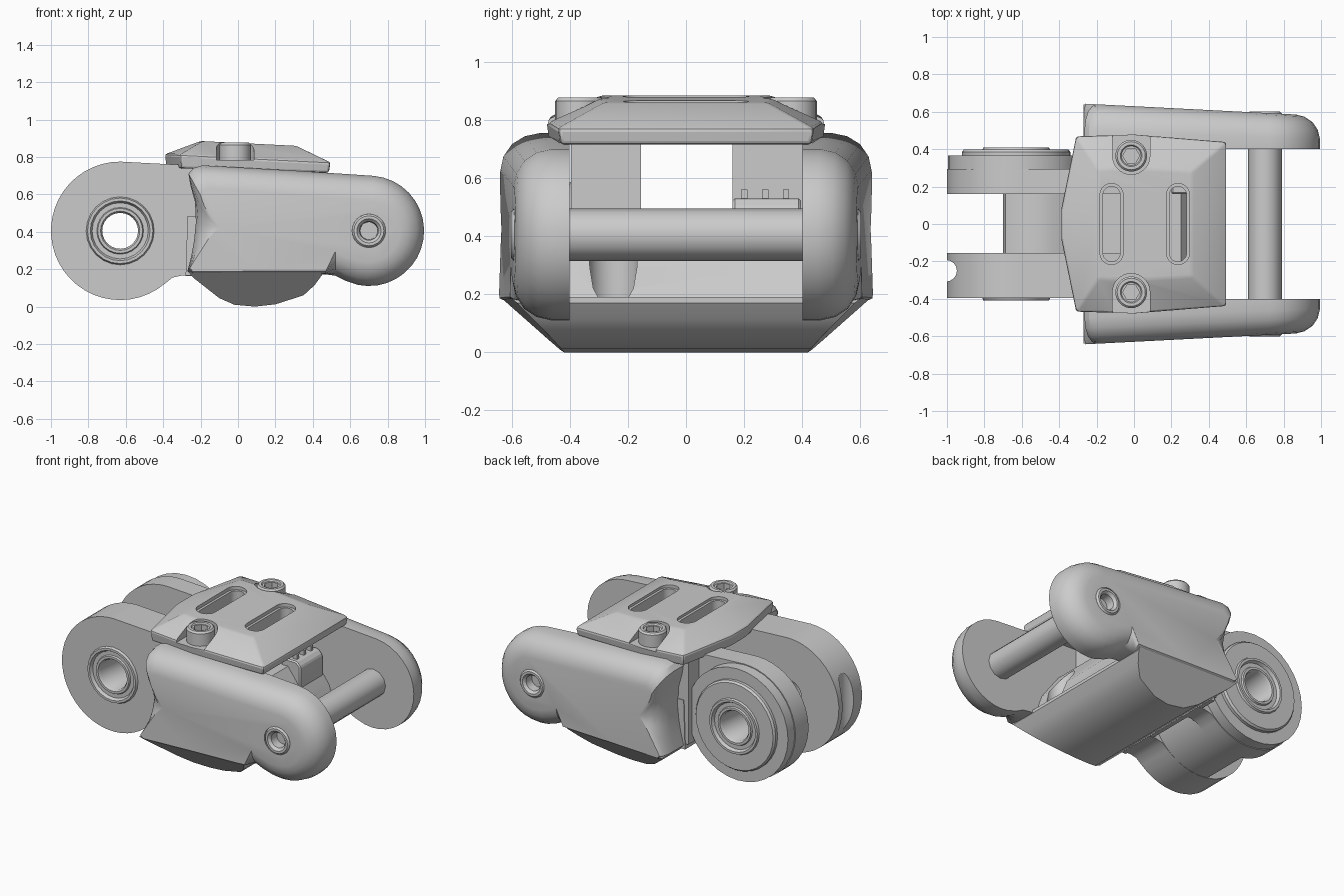
import bpy, bmesh
from math import sin, cos, pi, radians, hypot

if "Cube" in bpy.data.objects:
    bpy.data.objects.remove(bpy.data.objects["Cube"])


def finish(name, bm, angle=32):
    bmesh.ops.recalc_face_normals(bm, faces=bm.faces)
    me = bpy.data.meshes.new(name)
    bm.to_mesh(me)
    bm.free()
    ob = bpy.data.objects.new(name, me)
    bpy.context.collection.objects.link(ob)
    return smooth(ob, angle)


def active(ob):
    bpy.ops.object.select_all(action='DESELECT')
    ob.select_set(True)
    bpy.context.view_layer.objects.active = ob


def smooth(ob, angle=32):
    active(ob)
    bpy.ops.object.shade_smooth_by_angle(angle=radians(angle))
    return ob


def loft(name, rings):
    """Closed solid through equally long rings of 3D points."""
    bm = bmesh.new()
    rows = [[bm.verts.new(p) for p in r] for r in rings]
    n = len(rows[0])
    for a, b in zip(rows, rows[1:]):
        for i in range(n):
            bm.faces.new((a[i], a[(i + 1) % n], b[(i + 1) % n], b[i]))
    bm.faces.new(rows[0])
    bm.faces.new(rows[-1])
    return finish(name, bm)


def prism(name, pts, y0, y1):
    """Extrude an XZ outline along y."""
    return loft(name, [[(x, y, z) for x, z in pts] for y in (y0, y1)])


def column(name, pts, z0, z1):
    """Extrude an XY outline along z."""
    return loft(name, [[(x, y, z) for x, y in pts] for z in (z0, z1)])


def arc(cx, cy, r, a0, a1, n):
    return [(cx + r * cos(radians(a0 + (a1 - a0) * i / n)),
             cy + r * sin(radians(a0 + (a1 - a0) * i / n))) for i in range(n + 1)]


def circle(cx, cy, r, n):
    return arc(cx, cy, r, 0, 360, n)[:-1]


def lathe(name, prof, cx, cz, n=24, tube=False):
    """Revolve (radius, y) about a y axis; tube closes the profile on itself."""
    rings = [[(x, y, z) for x, z in circle(cx, cz, r, n)] for r, y in prof]
    if not tube:
        return loft(name, rings)
    bm = bmesh.new()
    rows = [[bm.verts.new(p) for p in r] for r in rings]
    for a, b in zip(rows, rows[1:] + rows[:1]):
        for i in range(n):
            j = (i + 1) % n
            bm.faces.new((a[i], a[j], b[j], b[i]))
    return finish(name, bm)


def bevel(ob, w, seg=2, ang=30):
    m = ob.modifiers.new('bevel', 'BEVEL')
    m.width, m.segments, m.angle_limit = w, seg, radians(ang)
    m.limit_method = 'ANGLE'
    active(ob)
    bpy.ops.object.modifier_apply(modifier=m.name)
    return smooth(ob)


def cut(ob, cutter):
    cutter.hide_render = True
    m = ob.modifiers.new('cut', 'BOOLEAN')
    m.operation, m.solver, m.object = 'DIFFERENCE', 'EXACT', cutter
    active(ob)
    bpy.ops.object.modifier_apply(modifier=m.name)
    bpy.data.objects.remove(cutter)
    return smooth(ob)


KX, PX, CZ = -0.63, 0.70, 0.405   # knuckle and pin axes


def taper(x):
    return 1 - 0.08 * (x + 0.2)


# Side cheeks: rounded, tapering toward the pin end
cheek = [(-.25, .17), (.1, .17), (.42, .17), (.47, .172), (.52, .165), (.57, .14)]
cheek += arc(PX, CZ, .295, 258, 445, 18)
cheek += [(.3, .727), (-.19, .755), (-.24, .74), (-.265, .71), (-.255, .65), (-.23, .56),
          (-.225, .45), (-.235, .35), (-.25, .27), (-.27, .19)]


def inset(p, d):
    x, z = p
    if z < .25 and x < .48:
        d *= .15
    dx, dz = min(max(x, -.1), PX) - x, .42 - z
    k = d / hypot(dx, dz)
    return x + dx * k, z + dz * k


levels = [(.40, 0), (.50, 0), (.555, .012), (.60, .04), (.63, .085), (.64, .13)]
for s, tag in ((-1, 'front'), (1, 'back')):
    rings = []
    for y, d in levels:
        ring = [inset(p, d) for p in cheek]
        rings.append([(x, s * y * (taper(x) if y > .45 else 1), z) for x, z in ring])
    c = loft(tag + '_cheek', rings)
    cut(c, lathe('cutter', [(.09, s * .41), (.09, s * .7)], PX, CZ))
    lathe(tag + '_pin_socket', [(.09, s * .405), (.09, s * .59), (.08, s * .602), (.065, s * .602),
                                (.05, s * .585), (.047, s * .53)], PX, CZ, 20)

# Cross pin
lathe('cross_pin', [(.09, -.42), (.09, .42)], PX, CZ, 12)

# Belly with sloped sides
belly = [(-.27, .19), (-.24, .155), (-.1, .045), (-.02, .01), (.09, 0), (.2, .012),
         (.35, .06), (.41, .115), (.45, .17), (.45, .19)]
loft('belly', [[(x, s * (.43 + 1.08 * z) * taper(x), z) for x, z in belly] for s in (-1, 1)])

# Inner core with a cable channel in its end wall
core = prism('core', [(-.28, .165), (.44, .165), (.41, .22), (.38, .31), (.25, .485), (-.27, .485)],
             -.41, .41)
cut(core, column('cutter', circle(.36, -.25, .085, 20), .15, .6))

# Knuckle arms
arm = arc(KX, CZ, .37, 90, 310, 28) + [(-.35, .155), (-.3, .166), (-.2, .16), (.12, .2),
                                       (.12, .72), (-.2, .752)]
front_arm = prism('front_knuckle_arm', arm, -.395, -.155)
back_arm = prism('back_knuckle_arm', arm, .16, .295)
for a in (front_arm, back_arm):
    cut(a, lathe('cutter', [(.165, -.7), (.165, .7)], KX, CZ, 28))
cut(front_arm, column('cutter', circle(-1.005, -.25, .058, 16), 0, .9))
prism('back_arm_root', [(-.3, .2), (.12, .2), (.12, .72), (-.3, .745)], .2, .405)

# Stepped disc on the back arm
lathe('back_disc', [(.16, .29), (.365, .29), (.365, .365), (.29, .365), (.29, .385), (.28, .398),
                    (.16, .398)], KX, CZ, 32, True)

# Bearings in both arms
for s, tag in ((-1, 'front'), (1, 'back')):
    lathe(tag + '_bearing', [(.096, s * .16), (.17, s * .16), (.17, s * .39), (.182, s * .395),
                             (.175, s * .41), (.16, s * .41), (.15, s * .39), (.125, s * .39),
                             (.12, s * .40), (.105, s * .40), (.096, s * .385)], KX, CZ, 24, True)

# Curved floor joining the arms
prism('knuckle_floor', arc(KX, CZ, .368, 259, 368, 14) + arc(KX, CZ, .30, 368, 259, 14), -.17, .18)

# Top cover plate, faceted, with slots and screw notches


def sym(half):
    return half + [(x, -y) for x, y in reversed(half)]


rim = sym([(-.39, .08), (-.31, .47), (0, .48), (.495, .44)])
flat = sym([(-.20, .06), (-.19, .29), (0, .30), (.31, .28)])
plate = loft('cover_plate', [
    [(x * .98, y * .98, .73 - .03 * x) for x, y in rim],
    [(x, y, .795 - .05 * x) for x, y in rim],
    [(x, y, .875 - .05 * x) for x, y in flat]])
bevel(plate, .012, 2, 12)
for x in (-.12, .235):
    for r, z0, z1 in ((.046, .5, 1), (.062, .855 - .05 * x, 1)):
        slot = arc(x, .155, r, 0, 180, 10) + arc(x, -.155, r, 180, 360, 10)
        cut(plate, column('cutter', slot, z0, z1))
for s, tag in ((-1, 'front'), (1, 'back')):
    notch = arc(-.015, s * .365, .1, 0, -180 * s, 14) + [(-.115, s * .6), (.085, s * .6)]
    cut(plate, column('cutter', notch, .785, 1))
    # Socket screw
    rows = [(.085, .76), (.085, .865), (.075, .876), (.058, .876), (.052, .868)]
    screw = loft(tag + '_cover_screw', [[(x, y, z) for x, y in circle(-.015, s * .365, r, 24)]
                                        for r, z in rows])
    cut(screw, column('cutter', circle(-.015, s * .365, .045, 6), .82, 1))

# Wire connector with pins
conn = prism('connector', [(.2, .3), (.32, .3), (.34, .36), (.34, .5), (.31, .53), (.2, .53)], .16, .395)
bevel(conn, .008, 1)
for i in range(3):
    y = .2 + .072 * i
    column('connector_pin_%d' % (i + 1), [(.265, y - .011), (.295, y - .011), (.295, y + .011),
                                          (.265, y + .011)], .5, .56)
